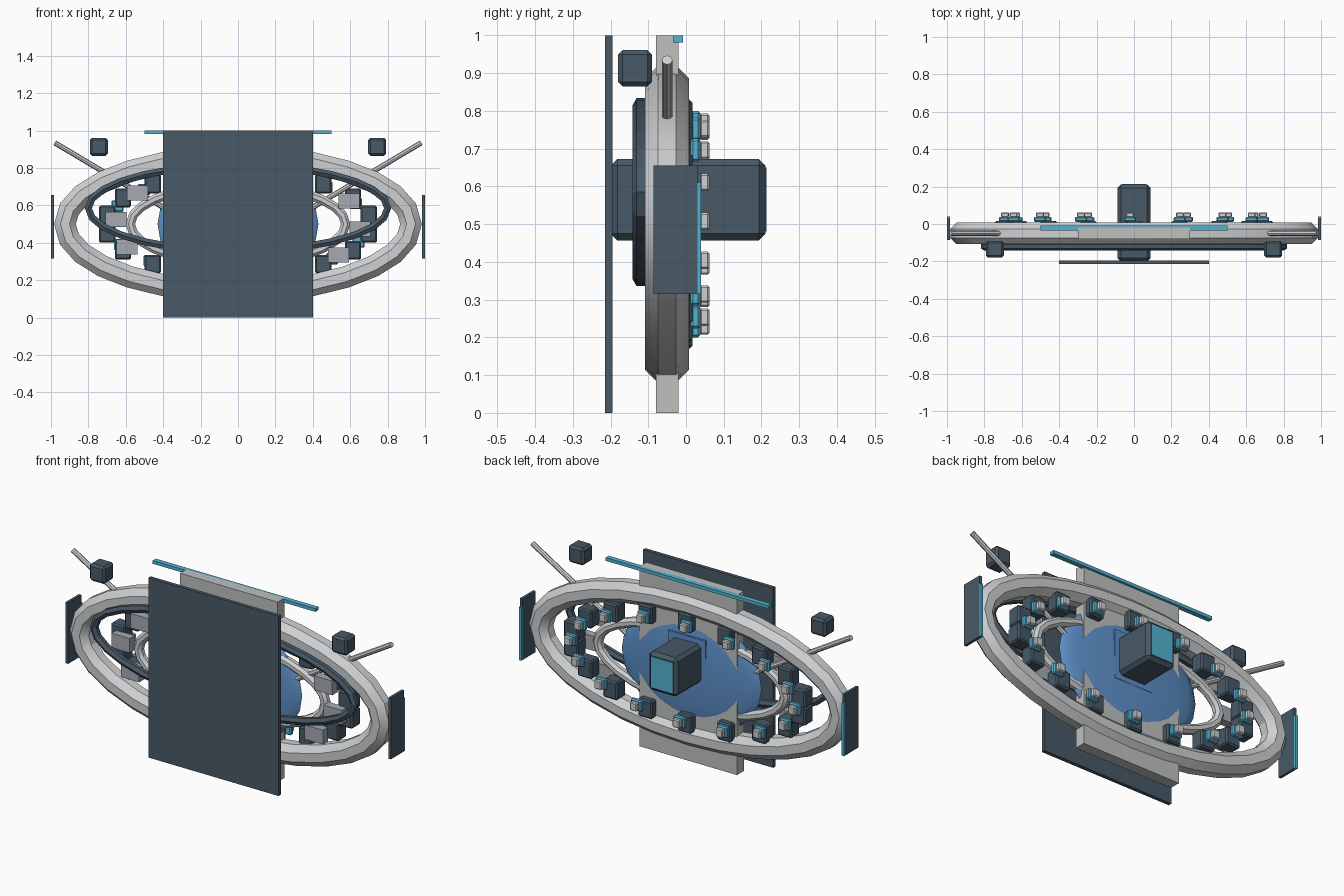
import bpy, bmesh
from math import sin, cos, radians, pi
from mathutils import Vector

cube = bpy.data.objects.get("Cube")
if cube:
    bpy.data.objects.remove(cube, do_unlink=True)


def material(name, rgb):
    m = bpy.data.materials.new(name)
    m.use_nodes = True
    m.diffuse_color = (*rgb, 1)
    m.node_tree.nodes["Principled BSDF"].inputs["Base Color"].default_value = (*rgb, 1)
    return m


DARK = material("dark slate", (0.065, 0.1, 0.135))
LIGHT = material("light grey", (0.62, 0.63, 0.64))
PANEL = material("panel grey", (0.52, 0.53, 0.53))
STEEL = material("steel grey", (0.38, 0.41, 0.45))
BLUE = material("blue", (0.11, 0.28, 0.58))
CYAN = material("cyan", (0.09, 0.45, 0.64))


def finish(name, bm, mat, smooth=None):
    bmesh.ops.recalc_face_normals(bm, faces=bm.faces)
    me = bpy.data.meshes.new(name)
    bm.to_mesh(me)
    bm.free()
    me.materials.append(mat)
    ob = bpy.data.objects.new(name, me)
    bpy.context.collection.objects.link(ob)
    if smooth:
        bpy.ops.object.select_all(action='DESELECT')
        ob.select_set(True)
        bpy.context.view_layer.objects.active = ob
        bpy.ops.object.shade_smooth_by_angle(angle=radians(smooth))
    return ob


def box(name, x, y, z, mat, bevel=0.0):
    """Box from (min, max) ranges, with optional chamfered edges."""
    bm = bmesh.new()
    bmesh.ops.create_cube(bm, size=1)
    for v in bm.verts:
        v.co = [r[0] if c < 0 else r[1] for r, c in zip((x, y, z), v.co)]
    if bevel:
        bmesh.ops.bevel(bm, geom=bm.edges[:], offset=bevel, segments=1, affect='EDGES')
    return finish(name, bm, mat)


def centred(name, x, z, w, h, y, mat, bevel=0.0):
    return box(name, (x - w / 2, x + w / 2), y, (z - h / 2, z + h / 2), mat, bevel)


def ring(name, rx, rz, y, z, tube, mat, segments, sides, smooth=None):
    """Round tube swept along an upright ellipse."""
    bm = bmesh.new()
    loops = []
    for i in range(segments):
        a = 2 * pi * i / segments
        mid = Vector((rx * cos(a), y, z + rz * sin(a)))
        out = Vector((rz * cos(a), 0, rx * sin(a))).normalized()
        loop = []
        for j in range(sides):
            b = 2 * pi * (j + 0.5) / sides
            r = tube / cos(pi / sides)
            loop.append(bm.verts.new(mid + out * r * cos(b) + Vector((0, r * sin(b), 0))))
        loops.append(loop)
    for i, a in enumerate(loops):
        b = loops[(i + 1) % segments]
        for j in range(sides):
            k = (j + 1) % sides
            bm.faces.new((a[j], a[k], b[k], b[j]))
    return finish(name, bm, mat, smooth)


def rod(name, start, end, radius, mat):
    bm = bmesh.new()
    bmesh.ops.create_cone(bm, cap_ends=True, segments=8, radius1=radius, radius2=radius,
                          depth=(end - start).length)
    turn = (end - start).to_track_quat('Z', 'Y')
    for v in bm.verts:
        v.co = turn @ v.co + (start + end) / 2
    return finish(name, bm, mat)


# Large front and rear panels, top light bar
box("front_panel", (-0.4, 0.4), (-0.215, -0.195), (0, 1), DARK)
box("rear_panel", (-0.3, 0.3), (-0.08, -0.02), (0, 1), PANEL)
box("top_light_bar", (-0.5, 0.5), (-0.035, -0.008), (0.982, 1), CYAN)

# Elliptical rings
ring("main_ring", 0.925, 0.362, -0.05, 0.5, 0.058, LIGHT, 28, 8, 25)
ring("front_ring", 0.8, 0.23, -0.12, 0.585, 0.019, DARK, 28, 6)
ring("inner_ring", 0.575, 0.21, -0.05, 0.5, 0.025, LIGHT, 28, 8, 25)

# Flattened lens
bm = bmesh.new()
bmesh.ops.create_uvsphere(bm, u_segments=24, v_segments=12, radius=1)
for v in bm.verts:
    v.co = (v.co.x * 0.43, v.co.y * 0.045 - 0.05, v.co.z * 0.33 + 0.5)
finish("lens", bm, BLUE, 40)

# Central housing with collar and rear screen
box("central_housing", (-0.088, 0.088), (-0.2, 0.211), (0.457, 0.673), DARK, 0.018)
box("housing_collar", (-0.115, 0.115), (-0.03, -0.005), (0.43, 0.7), BLUE)
centred("housing_screen", 0, 0.565, 0.13, 0.17, (0.208, 0.213), CYAN)

# Side plates, floating pods and antennas
for side, s in (("left", 1), ("right", -1)):
    xs = sorted((s * 0.985, s * 1.0))
    box(side + "_end_plate", xs, (-0.086, 0.03), (0.315, 0.655), DARK)
    box(side + "_end_strip", xs, (0.03, 0.04), (0.315, 0.61), CYAN)
    centred(side + "_pod", s * 0.744, 0.913, 0.096, 0.096, (-0.18, -0.09), DARK, 0.012)
    rod(side + "_antenna", Vector((s * 0.25, -0.05, 0.5)),
        Vector((s * 0.98, -0.05, 0.935)), 0.014, LIGHT)

# Outer circle of dark modules
for i in range(18):
    a = radians(10 + 20 * i)
    centred(f"module_{i + 1}", 0.71 * cos(a), 0.5 + 0.28 * sin(a),
            0.088, 0.1, (-0.06, 0.017), DARK, 0.008)

# Circle of small lamps with caps on the rear side
for i in range(16):
    a = 2 * pi * i / 16 + 0.03
    x, z = 0.69 * cos(a), 0.5 + 0.27 * sin(a)
    centred(f"lamp_{i + 1}", x, z, 0.065, 0.06, (0.012, 0.038), CYAN, 0.006)
    centred(f"lamp_cap_{i + 1}", x, z, 0.042, 0.046, (0.036, 0.062), LIGHT, 0.005)

# Steel blocks on the front side
for i, deg in enumerate((-35, -5, 25, 145, 175, 205)):
    a = radians(deg)
    centred(f"steel_block_{i + 1}", 0.655 * cos(a), 0.5 + 0.29 * sin(a),
            0.112, 0.08, (-0.1, -0.055), STEEL)
